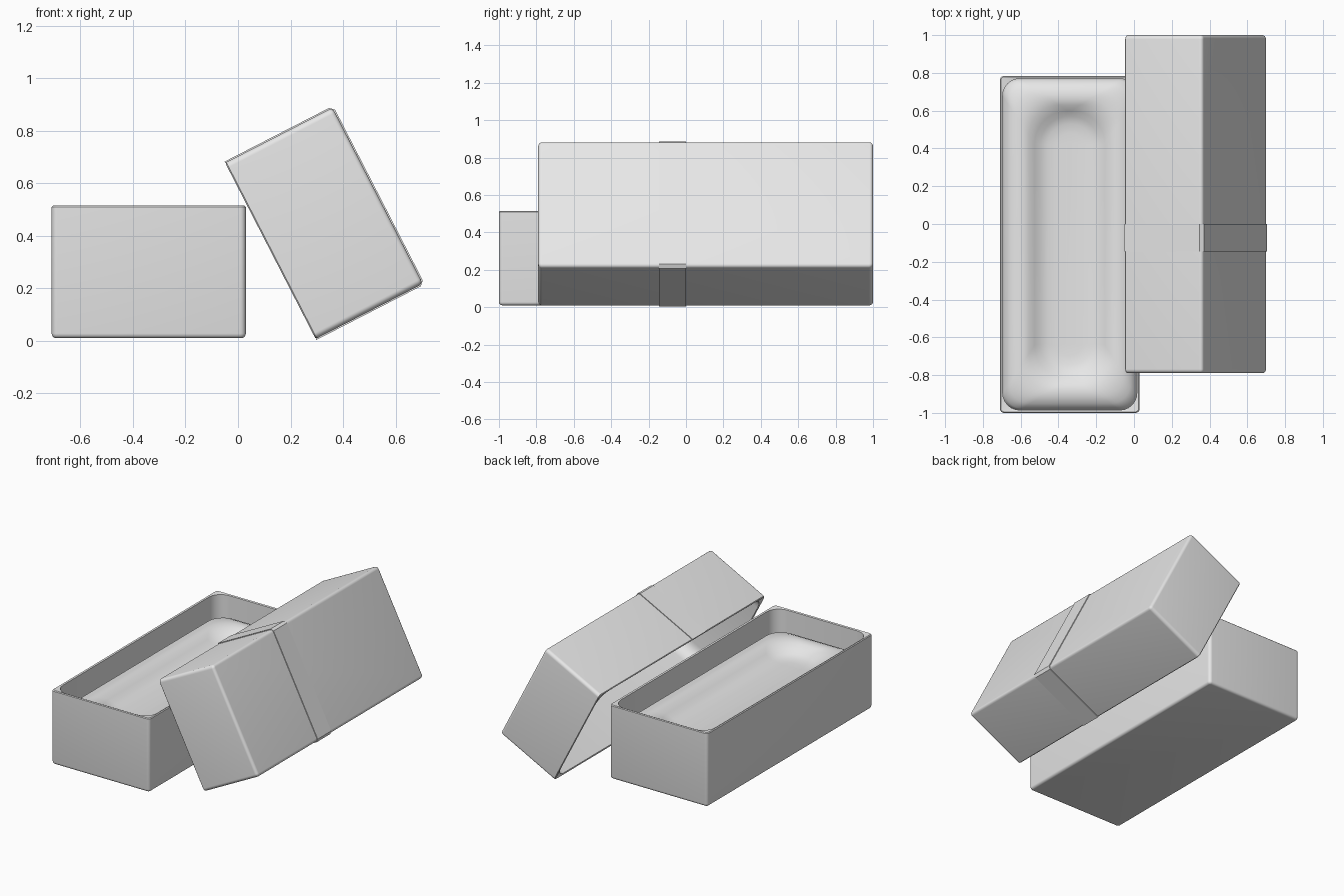
import bpy, bmesh
from math import cos, sin, pi, radians

cube = bpy.data.objects.get("Cube")
if cube:
    bpy.data.objects.remove(cube, do_unlink=True)

# One plain grey for every part
grey = bpy.data.materials.new("plain_grey")
grey.use_nodes = True
GREY = (0.8, 0.8, 0.8, 1)
grey.diffuse_color = GREY
grey.node_tree.nodes["Principled BSDF"].inputs["Base Color"].default_value = GREY


def finish(name, bm, location, angle_y=0):
    """Turn a bmesh into a smooth shaded object."""
    bmesh.ops.recalc_face_normals(bm, faces=bm.faces)
    mesh = bpy.data.meshes.new(name)
    bm.to_mesh(mesh)
    bm.free()
    mesh.materials.append(grey)
    obj = bpy.data.objects.new(name, mesh)
    bpy.context.collection.objects.link(obj)
    obj.location = location
    obj.rotation_euler.y = angle_y
    bpy.ops.object.select_all(action="DESELECT")
    obj.select_set(True)
    bpy.context.view_layer.objects.active = obj
    bpy.ops.object.shade_smooth_by_angle(angle=radians(40))
    return obj


def ring(bm, width, length, radius, z, steps=6):
    """Rounded rectangle of vertices."""
    verts = []
    for k, (sx, sy) in enumerate([(1, 1), (-1, 1), (-1, -1), (1, -1)]):
        cx = sx * (width / 2 - radius)
        cy = sy * (length / 2 - radius)
        for i in range(steps + 1):
            a = (k + i / steps) * pi / 2
            verts.append(bm.verts.new((cx + radius * cos(a), cy + radius * sin(a), z)))
    return verts


def loft(bm, rings):
    """Join successive rings and cap both ends."""
    for a, b in zip(rings, rings[1:]):
        n = len(a)
        for i in range(n):
            j = (i + 1) % n
            bm.faces.new((a[i], a[j], b[j], b[i]))
    bm.faces.new(rings[0])
    bm.faces.new(rings[-1])


def open_shell(name, width, length, height, floor, location, angle_y=0):
    """Thin walled tray with softened edges and a rounded opening."""
    bm = bmesh.new()
    soft, wall = 0.018, 0.015
    rings = []
    for i in range(5):
        a = i / 4 * pi / 2
        inset = soft * (1 - sin(a))
        rings.append(ring(bm, width - 2 * inset, length - 2 * inset,
                          0.022 - inset, soft * (1 - cos(a))))
    rings.append(ring(bm, width, length, 0.022, height - 0.005))
    rings.append(ring(bm, width - 0.01, length - 0.01, 0.02, height))
    for z in (height - 0.004, floor):
        rings.append(ring(bm, width - 2 * wall, length - 2 * wall, 0.09, z))
    loft(bm, rings)
    return finish(name, bm, location, angle_y)


# Tray
tray_at = (-0.34, -0.108, 0.01)
open_shell("box_tray", 0.74, 1.784, 0.505, 0.02, tray_at)

# Cushion with a raised ring and a hollow middle: (inset, height)
profile = [(0, 0.05), (0, 0.32), (0.01, 0.345), (0.035, 0.368), (0.07, 0.383),
           (0.11, 0.385), (0.14, 0.375), (0.17, 0.355), (0.2, 0.335),
           (0.24, 0.322), (0.29, 0.318), (0.34, 0.317)]
bm = bmesh.new()
loft(bm, [ring(bm, 0.712 - 2 * d, 1.756 - 2 * d, max(0.01, min(0.09 + d / 2, 0.35 - d)), z, 10)
          for d, z in profile])
finish("cushion", bm, tray_at)

# Lid, tipped on its side so that its opening faces the tray
LID_W, LID_L, LID_H = 0.754, 1.79, 0.46
tilt = radians(242.8)
lid_at = (0.5325, 0.105, 0.553)
open_shell("lid", LID_W, LID_L, LID_H, 0.015, lid_at, tilt)

# Ribbon band wrapped over three sides of the lid
bm = bmesh.new()
t, half = 0.005, LID_W / 2
section = [(half, LID_H), (half + t, LID_H), (half + t, 0.012), (half - 0.012, -t)]
section += [(-x, z) for x, z in reversed(section)]
section += [(-half, 0.018), (-half + 0.018, 0), (half - 0.018, 0), (half, 0.018)]
sides = [[bm.verts.new((x, y, z)) for x, z in section] for y in (-0.25, -0.105)]
loft(bm, sides)
finish("ribbon_band", bm, lid_at, tilt)
